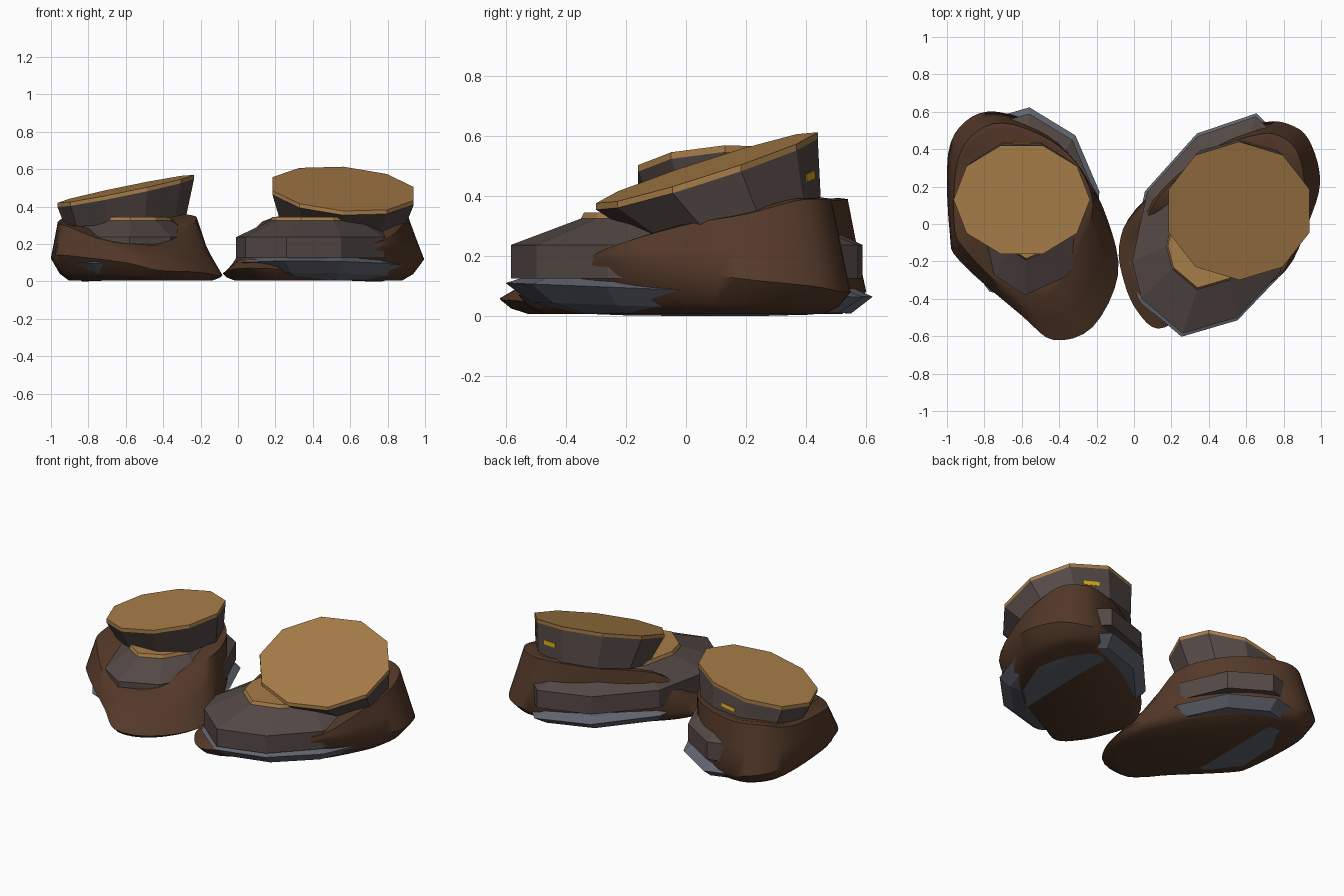
import bpy, bmesh, math
from mathutils import Vector

if "Cube" in bpy.data.objects:
    bpy.data.objects.remove(bpy.data.objects["Cube"])


def material(name, rgb):
    m = bpy.data.materials.new(name)
    m.diffuse_color = (*rgb, 1)
    m.use_nodes = True
    m.node_tree.nodes["Principled BSDF"].inputs["Base Color"].default_value = m.diffuse_color
    return m


BROWN = material("leather brown", (0.088, 0.041, 0.022))
DARK = material("dark taupe", (0.088, 0.066, 0.060))
TAN = material("tan", (0.39, 0.205, 0.065))
GREY = material("sole grey", (0.12, 0.13, 0.16))
GOLD = material("gold", (0.70, 0.42, 0.01))


def loft(name, rings, mat, smooth=False, peak=None):
    """Skin a stack of closed rings; cap flat, or to a centre point at the top."""
    bm = bmesh.new()
    loops = [[bm.verts.new(p) for p in r] for r in rings]
    n = len(loops[0])
    for a, b in zip(loops, loops[1:]):
        for i in range(n):
            j = (i + 1) % n
            bm.faces.new((a[i], a[j], b[j], b[i]))
    bm.faces.new(loops[0][::-1])
    if peak:
        c = bm.verts.new(peak)
        for i in range(n):
            bm.faces.new((loops[-1][i], loops[-1][(i + 1) % n], c))
    else:
        bm.faces.new(loops[-1])
    bmesh.ops.recalc_face_normals(bm, faces=bm.faces)
    me = bpy.data.meshes.new(name)
    bm.to_mesh(me)
    bm.free()
    me.materials.append(mat)
    ob = bpy.data.objects.new(name, me)
    bpy.context.collection.objects.link(ob)
    if smooth:
        bpy.ops.object.select_all(action='DESELECT')
        ob.select_set(True)
        bpy.context.view_layer.objects.active = ob
        bpy.ops.object.shade_smooth_by_angle(angle=math.radians(50))
    return ob


def curve_ring(pts, steps=4):
    """Closed Catmull-Rom curve through the points."""
    p = [Vector(q) for q in pts]
    n = len(p)
    out = []
    for i in range(n):
        a, b, c, d = p[i - 1], p[i], p[(i + 1) % n], p[(i + 2) % n]
        for s in range(steps):
            t = s / steps
            out.append(0.5 * (2 * b + (c - a) * t + (2 * a - 5 * b + 4 * c - d) * t * t
                              + (3 * b - a - 3 * c + d) * t ** 3))
    return out


def scaled(pts, c, s, z):
    """Scale an outline about c in plan; z is a number or a rule of (x, y)."""
    out = []
    for p in pts:
        x, y = c[0] + (p[0] - c[0]) * s, c[1] + (p[1] - c[1]) * s
        out.append((x, y, z(x, y) if callable(z) else z))
    return out


def body(name, wide, top, c, peak):
    """Smooth shell: the higher the widest line, the more it is undercut."""
    w, t = curve_ring(wide), curve_ring(top)

    def pull(p, s, z):
        return (c[0] + (p.x - c[0]) * s, c[1] + (p.y - c[1]) * s, z)
    base = [pull(p, 0.94 - 1.3 * p.z, 0.006) for p in w]
    low = [pull(p, 1.0 - 0.9 * p.z, 0.012 + p.z * 0.24) for p in w]
    mid = [p.lerp(q, 0.5) for p, q in zip(w, t)]
    inner = [pull(p, 0.93, p.z + 0.004) for p in t]
    loft(name, [base, low, w, mid, t, inner], BROWN, True, peak)


def cuff(side, c, r, top_z, low_c, low_r, low_z, phase):
    def ring(cc, rr, z, drop=0):
        out = []
        for i in range(10):
            a = math.radians(phase + 36 * i)
            x, y = cc[0] + rr[0] * math.cos(a), cc[1] + rr[1] * math.sin(a)
            out.append(Vector((x, y, z(x, y) - drop)))
        return out
    top, under, low = ring(c, r, top_z), ring(c, r, top_z, 0.022), ring(low_c, low_r, low_z)
    loft(side + "_cuff", [low, under], DARK)
    loft(side + "_cuff_lining", [under, top], TAN)
    return low, under


def tag(side, low, under, i):
    """Small gold plate on one back facet of the cuff."""
    a, b, c, d = low[i], low[i - 1], under[i - 1], under[i]

    def at(u, v):
        return a.lerp(b, u).lerp(d.lerp(c, u), v)
    n = (b - a).cross(d - a).normalized()
    if n.y < 0:
        n = -n
    quad = [at(0.28, 0.38), at(0.72, 0.38), at(0.72, 0.52), at(0.28, 0.52)]
    loft(side + "_cuff_tag", [[p - n * 0.002 for p in quad], [p + n * 0.004 for p in quad]], GOLD)


def upper(side, pts, c, s):
    """Faceted band with sloped shoulder and a tan top."""
    loft(side + "_upper", [scaled(pts, c, 1, 0.125), scaled(pts, c, 1, 0.237),
                           scaled(pts, c, s, 0.325)], DARK)
    loft(side + "_upper_trim", [scaled(pts, c, s, 0.325), scaled(pts, c, s * 0.97, 0.345)], TAN)


def sole(side, pts, c, s, lean, tilt):
    """Shallow faceted dish, lower on the outer side."""
    rim = lambda x, y: 0.086 - tilt * y
    base = lambda x, y: max(0.0, 0.010 - lean * (x - c[0]))
    loft(side + "_sole", [scaled(pts, c, s * 0.66, base),
                          scaled(pts, c, s * 0.86, lambda x, y: 0.028 - 0.035 * y),
                          scaled(pts, c, s, rim),
                          scaled(pts, c, s * 0.88, lambda x, y: rim(x, y) + 0.025)], GREY)


# Left shoe
left = [(-0.58, -0.38), (-0.36, -0.28), (-0.23, -0.06), (-0.21, 0.17), (-0.33, 0.45),
        (-0.56, 0.59), (-0.80, 0.52), (-0.92, 0.28), (-0.90, 0.0), (-0.74, -0.28)]
left_sole = left[:8] + [(-0.94, -0.08), (-0.76, -0.33)]
lc = (-0.57, 0.11)
body("left_body",
     [(-0.43, -0.62, 0.06), (-0.22, -0.55, 0.05), (-0.085, -0.27, 0.03), (-0.14, 0.02, 0.06),
      (-0.27, 0.28, 0.08), (-0.47, 0.5, 0.08), (-0.73, 0.6, 0.08), (-0.9, 0.55, 0.1),
      (-0.995, 0.37, 0.12), (-0.985, -0.05, 0.13), (-0.93, -0.2, 0.14), (-0.6, -0.49, 0.10)],
     [(-0.55, -0.38, 0.2), (-0.4, -0.34, 0.2), (-0.28, -0.1, 0.28), (-0.22, 0.1, 0.34),
      (-0.29, 0.3, 0.36), (-0.45, 0.45, 0.38), (-0.7, 0.54, 0.39), (-0.87, 0.47, 0.38),
      (-0.95, 0.3, 0.33), (-0.96, -0.02, 0.31), (-0.9, -0.14, 0.29), (-0.72, -0.32, 0.22)],
     lc, (-0.6, 0.12, 0.25))
upper("left", left, lc, 0.62)
sole("left", left_sole, lc, 1.07, -0.04, 0.035)
low, under = cuff("left", (-0.60, 0.13), (0.365, 0.305),
                  lambda x, y: 0.495 + 0.205 * (x + 0.6) + 0.05 * (y - 0.13),
                  (-0.60, 0.17), (0.325, 0.28),
                  lambda x, y: 0.325 + 0.1 * (x + 0.6) + 0.05 * (y - 0.13), 72)
tag("left", low, under, 1)

# Right shoe
right = [(-0.01, -0.20), (0.04, -0.40), (0.26, -0.585), (0.55, -0.50), (0.78, -0.26),
         (0.87, 0.08), (0.84, 0.40), (0.65, 0.575), (0.34, 0.47), (0.07, 0.17)]
right_sole = right[:5] + [(0.92, 0.12), (0.84, 0.38)] + right[7:]
rc = (0.45, 0.0)
body("right_body",
     [(0.13, -0.56, 0.07), (0.3, -0.48, 0.07), (0.56, -0.40, 0.12), (0.81, -0.25, 0.19),
      (0.93, 0.0, 0.15), (0.995, 0.22, 0.12), (0.95, 0.42, 0.10), (0.86, 0.52, 0.08),
      (0.68, 0.54, 0.08), (0.35, 0.38, 0.08), (0.01, 0.08, 0.07), (-0.08, -0.12, 0.04),
      (-0.05, -0.32, 0.06), (0.02, -0.47, 0.07)],
     [(0.15, -0.42, 0.12), (0.35, -0.4, 0.13), (0.55, -0.35, 0.16), (0.78, -0.28, 0.22),
      (0.88, -0.02, 0.30), (0.91, 0.2, 0.34), (0.88, 0.37, 0.385), (0.8, 0.46, 0.39),
      (0.67, 0.48, 0.39), (0.4, 0.38, 0.37), (0.13, 0.14, 0.32), (0.03, -0.1, 0.15),
      (0.03, -0.3, 0.13), (0.08, -0.4, 0.12)],
     rc, (0.55, 0.1, 0.25))
upper("right", right, rc, 0.6)
sole("right", right_sole, rc, 1.03, 0.04, 0.04)
low, under = cuff("right", (0.562, 0.07), (0.397, 0.37),
                  lambda x, y: 0.495 - 0.07 * (x - 0.56) + 0.32 * (y - 0.07),
                  (0.56, 0.15), (0.35, 0.3),
                  lambda x, y: 0.325 - 0.04 * (x - 0.56) + 0.217 * (y - 0.15), 54)
tag("right", low, under, 1)
